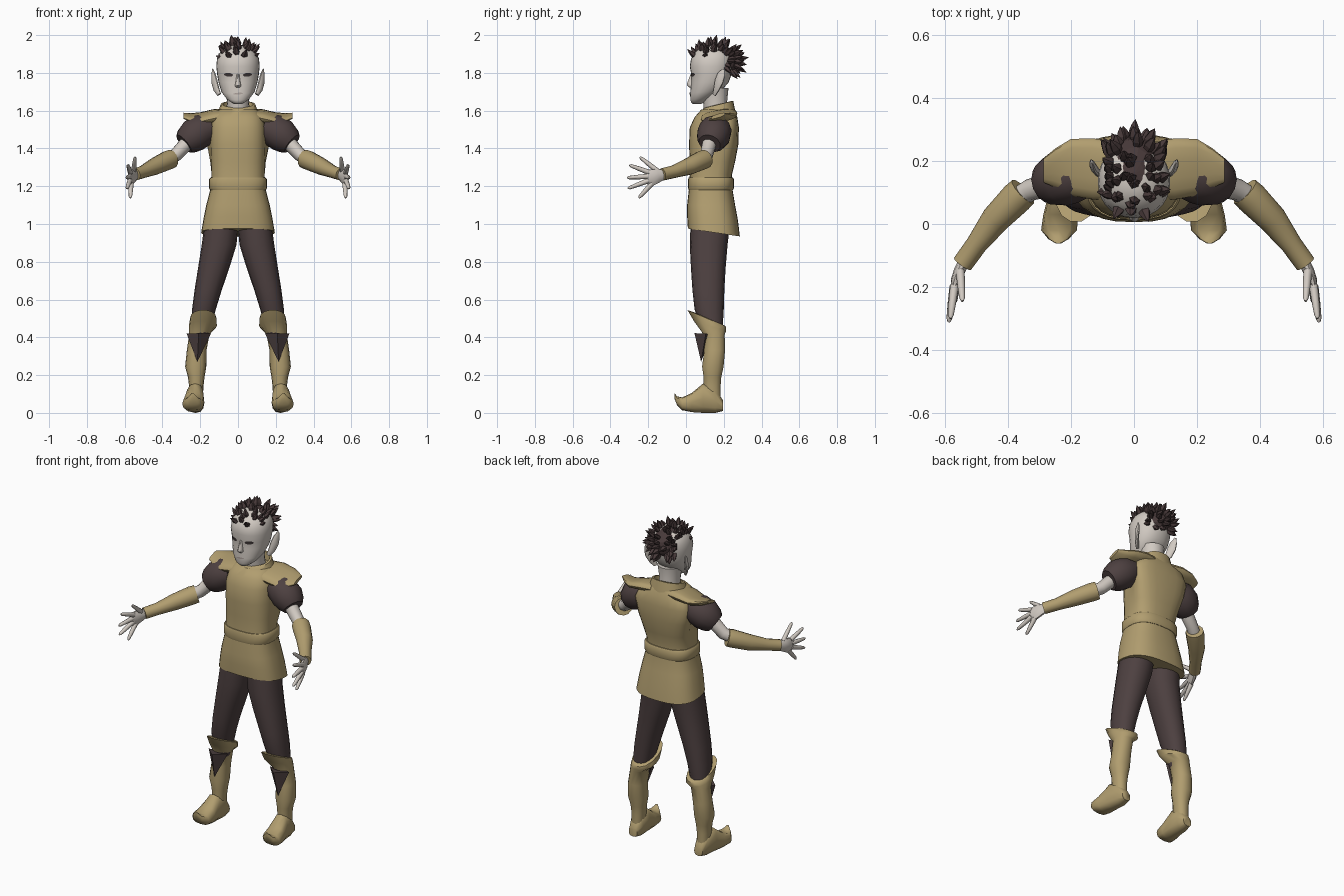
import bpy, bmesh, math, random
from mathutils import Vector
from mathutils.bvhtree import BVHTree

cube = bpy.data.objects.get("Cube")
if cube:
    bpy.data.objects.remove(cube, do_unlink=True)


def material(name, *rgb):
    mat = bpy.data.materials.new(name)
    mat.use_nodes = True
    mat.diffuse_color = (*rgb, 1)
    for node in mat.node_tree.nodes:
        if node.type == 'BSDF_PRINCIPLED':
            node.inputs["Base Color"].default_value = (*rgb, 1)
            node.inputs["Roughness"].default_value = 0.8
    return mat


TAN = material("tan_leather", .44, .34, .16)
CLOTH = material("dark_brown_cloth", .075, .052, .052)
HAIR = material("brown_hair", .065, .042, .042)
SKIN = material("pale_skin", .64, .59, .54)
LIPS = material("dull_lips", .42, .36, .33)
EYE = material("dark_eyes", .045, .035, .035)


def ring(centre, u, v, n=12, power=1.0, flare=0.0):
    """Rounded loop of points; flare widens its +v half."""
    points = []
    for i in range(n):
        angle = math.tau * i / n
        p, q = (math.copysign(abs(f) ** power, f) for f in (math.cos(angle), math.sin(angle)))
        points.append(Vector(centre) + Vector(u) * p * (1 + flare * max(q, 0)) + Vector(v) * q)
    return points


def stack(rows, n=16, power=0.85):
    """Level rings: z, centre x, half width, front y, back y, tilt, flare."""
    rings = []
    for z, x, half, front, back, *extra in rows:
        tilt, flare = (extra + [0, 0])[:2]
        depth = (back - front) / 2
        rings.append(ring((x, front + depth, z), (half, 0, 0), (0, depth, tilt * depth), n, power, flare))
    return rings


def tube(rows, n=10):
    """Rings square to a path: x, y, z, side radius, upright radius."""
    path = [Vector(row[:3]) for row in rows]
    rings = []
    for i, row in enumerate(rows):
        along = (path[min(i + 1, len(path) - 1)] - path[max(i - 1, 0)]).normalized()
        side = along.cross(Vector((0, 0, 1)))
        side = side.normalized() if side.length > 0.001 else Vector((1, 0, 0))
        rings.append(ring(path[i], side * row[3], side.cross(along) * row[-1], n))
    return rings


def finish(name, bm, mat, mirror, smooth):
    bmesh.ops.recalc_face_normals(bm, faces=bm.faces)
    mesh = bpy.data.meshes.new(name)
    bm.to_mesh(mesh)
    bm.free()
    mesh.materials.append(mat)
    if smooth:
        mesh.shade_smooth()
        mesh.set_sharp_from_angle(angle=math.radians(48))
    obj = bpy.data.objects.new(name, mesh)
    bpy.context.scene.collection.objects.link(obj)
    if mirror:
        obj.modifiers.new("Mirror", 'MIRROR').use_mirror_merge = False
    return obj


def part(name, lofts, mat, mirror=False, smooth=True):
    """Skin each list of rings and cap both ends."""
    bm = bmesh.new()
    for rings in lofts:
        loops = [[bm.verts.new(p) for p in points] for points in rings]
        for low, high in zip(loops, loops[1:]):
            for i in range(len(low)):
                j = (i + 1) % len(low)
                bm.faces.new((low[i], low[j], high[j], high[i]))
        bm.faces.new(loops[0])
        bm.faces.new(loops[-1])
    return finish(name, bm, mat, mirror, smooth)


# Tunic, belt and collar
part("tunic", [stack([
    (.955, 0, .195, .01, .285, -.15), (1.03, 0, .182, .006, .275, -.08),
    (1.1, 0, .168, .006, .26), (1.19, 0, .145, .016, .245),
    (1.26, 0, .141, .02, .243), (1.33, 0, .143, .02, .26, 0, .15),
    (1.42, 0, .147, .016, .277, 0, .4), (1.51, 0, .145, .02, .28, 0, .65),
    (1.565, 0, .135, .045, .272, 0, .5), (1.605, 0, .1, .08, .255)], 28, .75)], TAN)
part("belt", [stack([
    (1.18, 0, .148, .014, .249), (1.19, 0, .154, .011, .254),
    (1.235, 0, .154, .011, .254), (1.245, 0, .146, .014, .249)], 28, .75)], TAN)
part("collar", [stack([
    (1.575, 0, .115, .068, .265), (1.61, 0, .1, .085, .257, .1), (1.632, 0, .092, .092, .25, .25),
    (1.634, 0, .08, .105, .24, .25), (1.59, 0, .07, .11, .235, .2)], 24, .9)], TAN)

# Flared shoulder wings, built outward from the neck
wing = []
for x, y, z, half, thick, tilt in [
        (.06, .17, 1.578, .09, .03, .1), (.13, .175, 1.573, .097, .03, .15),
        (.2, .18, 1.56, .09, .023, .2), (.25, .178, 1.562, .062, .017, .25),
        (.288, .17, 1.573, .038, .01, .3)]:
    wing.append(ring((x, y, z), (0, half, half * tilt), (0, 0, thick), 14, .8))
part("shoulder_wings", [wing], TAN, True)

# Puffed sleeves, arms and forearm guards
part("sleeves", [tube([
    (.14, .16, 1.51, .07), (.19, .155, 1.495, .088), (.235, .145, 1.468, .09),
    (.268, .132, 1.44, .076), (.286, .125, 1.425, .06)], 12)], CLOTH, True)
part("arms", [tube([
    (.25, .13, 1.45, .04), (.33, .108, 1.365, .035), (.4, .06, 1.328, .036)])], SKIN, True)
part("forearm_guards", [tube([
    (.352, .103, 1.345, .05), (.372, .084, 1.337, .052), (.44, .015, 1.305, .046),
    (.5, -.065, 1.277, .034), (.545, -.127, 1.262, .033)], 12)], TAN, True)

# Hands with spread fingers
hand = [tube([(.538, -.115, 1.263, .018, .026), (.555, -.15, 1.255, .018, .038),
              (.566, -.18, 1.247, .016, .045), (.573, -.208, 1.243, .01, .036)])]
for base, tip in [((.552, -.15, 1.28), (.545, -.245, 1.355)),
                  ((.57, -.195, 1.273), (.583, -.3, 1.312)),
                  ((.572, -.2, 1.252), (.588, -.312, 1.245)),
                  ((.572, -.198, 1.23), (.588, -.308, 1.188)),
                  ((.566, -.18, 1.215), (.57, -.25, 1.138))]:
    a, b = Vector(base), Vector(tip)
    hand.append(tube([(*a.lerp(b, t), r) for t, r in ((0, .014), (.5, .012), (.9, .009), (1, .004))], 8))
part("hands", hand, SKIN, True)

# Trousers
part("trousers", [stack([
    (.38, .205, .045, .1, .19), (.55, .18, .063, .045, .2), (.65, .158, .072, .034, .203),
    (.77, .128, .083, .026, .21), (.89, .1, .092, .02, .22),
    (1.02, .085, .09, .025, .235)], 16, .9)], CLOTH, True)

# Boots: cuffed shafts and feet with curled toes
shaft = stack([
    (.05, .222, .035, .1, .185), (.14, .221, .038, .092, .184), (.19, .221, .044, .092, .188),
    (.245, .224, .056, .084, .2), (.33, .219, .052, .095, .208), (.415, .205, .054, .092, .206),
    (.46, .186, .074, .04, .215, -.3), (.5, .184, .07, .006, .215, -.43),
    (.5, .183, .06, .03, .205, -.43)], 14, .9)
foot = []
for y, x, half, low, high in [
        (.197, .221, .028, .01, .065), (.155, .222, .042, 0, .13), (.09, .227, .046, 0, .155),
        (.03, .233, .055, .004, .105), (-.02, .238, .057, .014, .082),
        (-.048, .24, .032, .042, .088), (-.062, .24, .008, .078, .106)]:
    middle = (low + high) / 2
    foot.append(ring((x, y, middle), (half, 0, 0), (0, 0, high - middle), 12, .75))
part("boots", [shaft, foot], TAN, True)

# Pointed dark shin guards under the cuffs
bm = bmesh.new()
left, right, front, point, back = [bm.verts.new(p) for p in (
    (.143, .105, .42), (.272, .105, .42), (.208, .045, .422), (.215, .08, .27), (.21, .13, .41))]
for corners in ((left, front, point), (front, right, point), (right, back, point),
                (back, left, point), (left, back, right, front)):
    bm.faces.new(corners)
finish("shin_guards", bm, CLOTH, True, False)

# Neck, head, nose and ears
part("neck", [stack([
    (1.56, 0, .065, .1, .23), (1.65, 0, .058, .09, .218), (1.72, 0, .07, .08, .225)], 16, 1)], SKIN)
head = part("head", [stack([
    (1.636, 0, .022, .036, .08), (1.645, 0, .038, .027, .1), (1.665, 0, .062, .023, .14, .15),
    (1.7, 0, .088, .022, .19, .1), (1.75, 0, .103, .028, .226), (1.79, 0, .11, .028, .24),
    (1.835, 0, .115, .02, .25), (1.875, 0, .111, .027, .25), (1.91, 0, .095, .048, .238),
    (1.935, 0, .065, .08, .212), (1.945, 0, .03, .115, .18)], 28, .92)], SKIN)
part("nose", [stack([
    (1.795, 0, .008, .024, .05), (1.745, 0, .013, .005, .05),
    (1.733, 0, .017, .005, .05), (1.722, 0, .012, .018, .05)], 10, 1)], SKIN)
part("ears", [tube([
    (.1, .15, 1.685, .008, .012), (.115, .162, 1.715, .011, .02), (.125, .175, 1.755, .012, .026),
    (.13, .186, 1.79, .009, .022), (.134, .198, 1.82, .003, .006)])], SKIN, True)

# Eyes and mouth as thin plates laid on the face
tree = BVHTree.FromPolygons([v.co for v in head.data.vertices],
                            [list(p.vertices) for p in head.data.polygons])


def face_plate(name, x, z, half, tall, mat, mirror):
    bm = bmesh.new()
    outline = ring((x, 0, z), (half, 0, half * .08), (0, 0, tall), 12)
    points = []
    for p in outline + [Vector((x, 0, z))]:
        hit = tree.ray_cast(Vector((p.x, -1, p.z)), Vector((0, 1, 0)))[0]
        points.append(bm.verts.new(hit - Vector((0, .004, 0))))
    for i in range(len(outline)):
        bm.faces.new((points[i], points[(i + 1) % len(outline)], points[-1]))
    finish(name, bm, mat, mirror, True)


face_plate("eyes", .05, 1.79, .024, .01, EYE, True)
face_plate("mouth", 0, 1.69, .026, .005, LIPS, False)

# Hair: a crown cap covered with leaf-shaped spikes swept back
random.seed(4)
crown, size = Vector((0, .158, 1.865)), Vector((.09, .122, .085))
cap = [ring(crown + Vector((0, 0, size.z * math.sin(t))), (size.x * math.cos(t), 0, 0),
            (0, size.y * math.cos(t), 0), 14) for t in (-.8, -.4, 0, .4, .8, 1.2, 1.5)]
part("hair_cap", [cap], HAIR, smooth=False)
spikes = []
for a in range(18, 226, 17):
    for b in (-52, -27, 0, 27, 52):
        sweep = math.radians(a + random.uniform(-8, 8))
        lean = math.radians(b + random.uniform(-9, 9))
        normal = Vector((math.sin(lean), -math.cos(sweep) * math.cos(lean),
                         math.sin(sweep) * math.cos(lean)))
        root = crown + normal * size * .93
        aim = normal * .6 + Vector((random.uniform(-.2, .2), .3, .5 * math.sin(sweep)))
        aim = aim.normalized() * random.uniform(.045, .068)
        spikes.append(tube([(*(root + aim * t), w, w * .75) for t, w in (
            (-.2, .012), (.35, .019), (.7, .012), (1, .001))], 5))
part("hair_spikes", spikes, HAIR, smooth=False)
